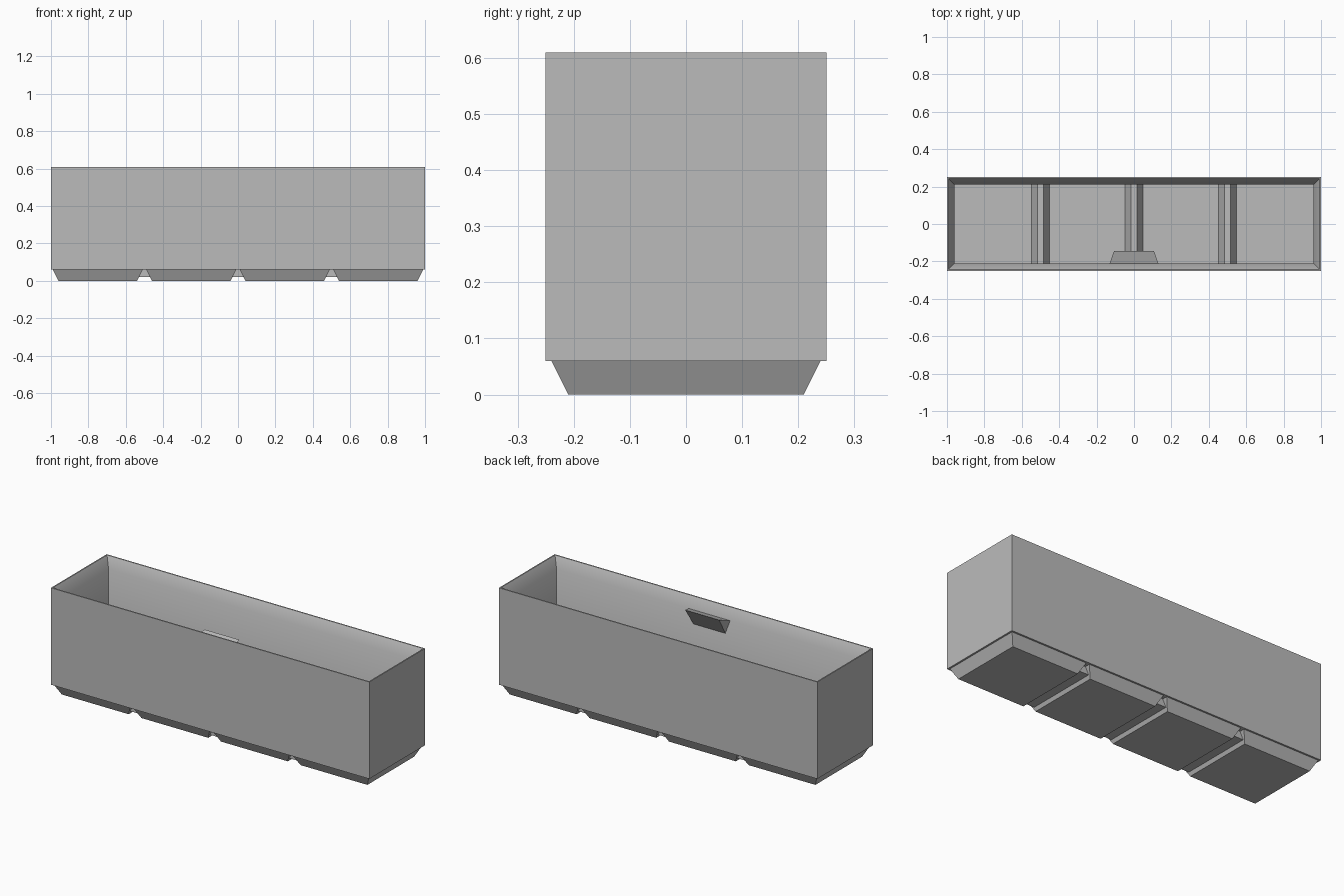
import bpy
import bmesh
import math

default = bpy.data.objects.get("Cube")
if default:
    bpy.data.objects.remove(default)

grey = bpy.data.materials.new("plain grey")
grey.use_nodes = True
colour = (0.5, 0.5, 0.5, 1)
grey.diffuse_color = colour
grey.node_tree.nodes["Principled BSDF"].inputs["Base Color"].default_value = colour

LENGTH, DEPTH, HEIGHT = 1.0, 0.25, 0.61   # half length, half depth, full height
CELL = 0.25                              # half a foot module
BASE = 0.06                              # underside of the walls
FLOOR = 0.02
LIP = HEIGHT - BASE                      # lower end of the stacking lip


def loft(name, rings, cap_start=False, cap_end=False, smooth=False):
    """Skin a stack of equal-length point rings."""
    bm = bmesh.new()
    loops = [[bm.verts.new(p) for p in ring] for ring in rings]
    for a, b in zip(loops, loops[1:]):
        for i in range(len(a)):
            j = (i + 1) % len(a)
            bm.faces.new((a[i], a[j], b[j], b[i]))
    if cap_start:
        bm.faces.new(loops[0][::-1])
    if cap_end:
        bm.faces.new(loops[-1])
    mesh = bpy.data.meshes.new(name)
    bm.to_mesh(mesh)
    bm.free()
    mesh.materials.append(grey)
    obj = bpy.data.objects.new(name, mesh)
    bpy.context.collection.objects.link(obj)
    if smooth:
        bpy.ops.object.select_all(action="DESELECT")
        obj.select_set(True)
        bpy.context.view_layer.objects.active = obj
        bpy.ops.object.shade_smooth_by_angle(angle=math.radians(30))
    return obj


def rect(hx, hy, z, cx=0):
    return [(cx - hx, -hy, z), (cx + hx, -hy, z), (cx + hx, hy, z), (cx - hx, hy, z)]


def inset(amount, z):
    return rect(LENGTH - amount, DEPTH - amount, z)


# Walls, tapered stacking lip and inner floor
loft("bin_walls", [inset(0, BASE), inset(0, HEIGHT), inset(0.007, HEIGHT),
                   inset(0.04, LIP), inset(0.04, FLOOR)],
     cap_end=True, smooth=True)

# Tapered feet, each with its share of the underside
for i in range(4):
    cx = (i - 1.5) * 2 * CELL
    loft(f"foot_{i + 1}", [rect(CELL - 0.04, CELL - 0.04, 0, cx),
                           rect(CELL - 0.01, CELL - 0.01, BASE, cx),
                           rect(CELL, CELL, BASE, cx)], cap_start=True)

# Ridges on the floor between the feet
for i in range(3):
    cx = (i - 1) * 2 * CELL
    profile = [(-0.047, FLOOR), (0.047, FLOOR), (0.017, FLOOR + BASE), (-0.017, FLOOR + BASE)]
    ends = [[(cx + x, y, z) for x, z in profile] for y in (-0.21, 0.21)]
    loft(f"floor_ridge_{i + 1}", ends, cap_start=True, cap_end=True)

# Label tab on the inside of the front wall, narrowing to its free edge
wall_y, edge_y = -0.21, -0.145
tab = bmesh.new()
for side in (-1, 1):
    for half, y, z in ((0.13, wall_y, LIP), (0.107, edge_y, 0.572), (0.1, wall_y, 0.47)):
        tab.verts.new((side * half, y, z))
bmesh.ops.convex_hull(tab, input=tab.verts)
bmesh.ops.recalc_face_normals(tab, faces=tab.faces)
tab_mesh = bpy.data.meshes.new("label_tab")
tab.to_mesh(tab_mesh)
tab.free()
tab_mesh.materials.append(grey)
bpy.context.collection.objects.link(bpy.data.objects.new("label_tab", tab_mesh))
